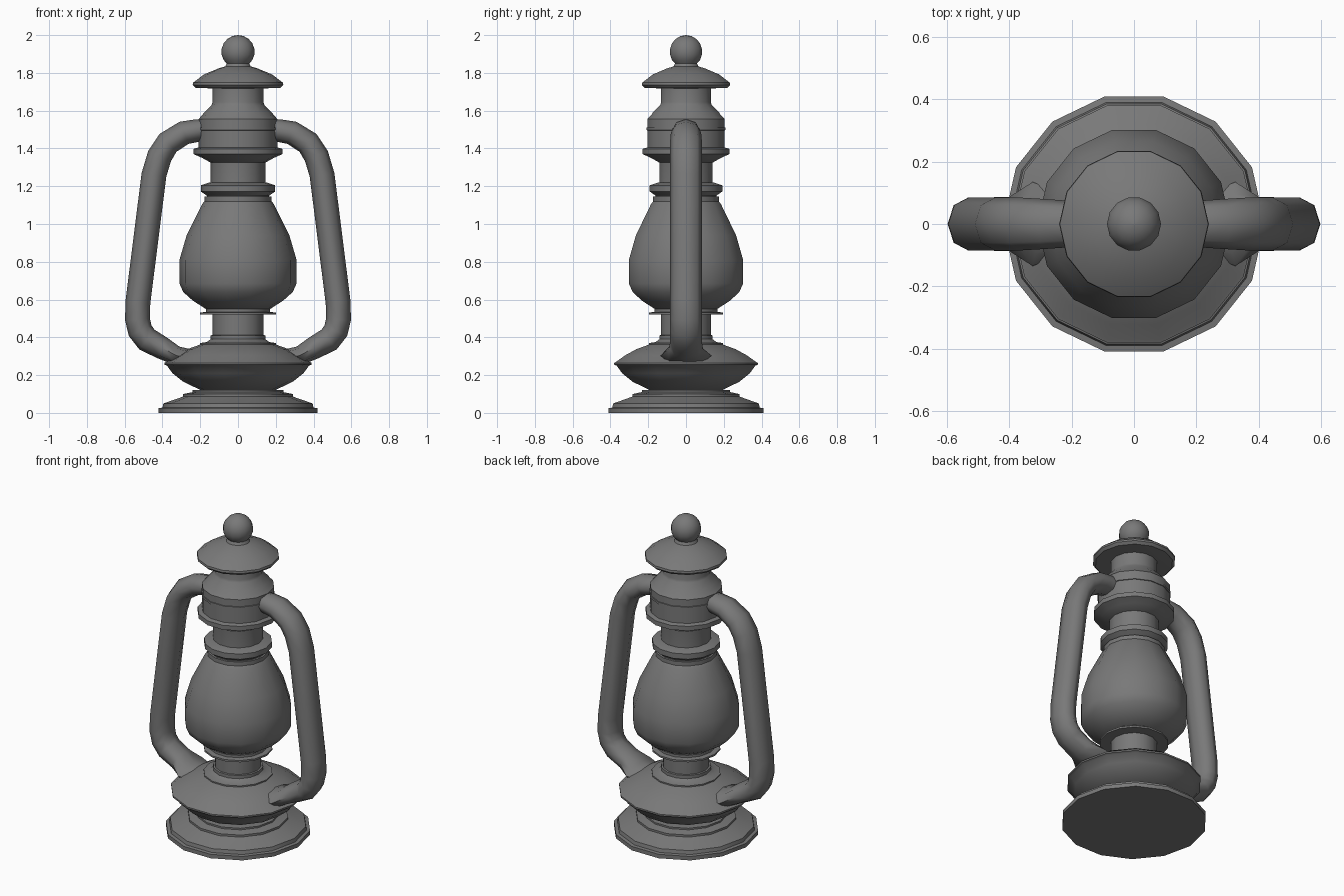
import bpy, bmesh, math
from mathutils import Vector

if "Cube" in bpy.data.objects:
    bpy.data.objects.remove(bpy.data.objects["Cube"])

SIDES = 14

# Dark grey metal
metal = bpy.data.materials.new("dark_metal")
metal.diffuse_color = (0.19, 0.19, 0.19, 1)
metal.use_nodes = True
metal.node_tree.nodes["Principled BSDF"].inputs["Base Color"].default_value = metal.diffuse_color


def finish(name, bm, angle):
    bmesh.ops.recalc_face_normals(bm, faces=bm.faces)
    me = bpy.data.meshes.new(name)
    bm.to_mesh(me)
    bm.free()
    me.materials.append(metal)
    ob = bpy.data.objects.new(name, me)
    bpy.context.collection.objects.link(ob)
    bpy.ops.object.select_all(action='DESELECT')
    ob.select_set(True)
    bpy.context.view_layer.objects.active = ob
    bpy.ops.object.shade_smooth_by_angle(angle=math.radians(angle))
    return ob


def skin(name, loops, angle):
    """Bridge successive vertex rings and close both ends."""
    bm = bmesh.new()
    rings = [[bm.verts.new(p) for p in loop] for loop in loops]
    n = len(rings[0])
    for a, b in zip(rings, rings[1:]):
        for i in range(n):
            j = (i + 1) % n
            bm.faces.new((a[i], a[j], b[j], b[i]))
    bm.faces.new(rings[0])
    bm.faces.new(rings[-1])
    return finish(name, bm, angle)


def lathe(name, profile):
    step = 2 * math.pi / SIDES
    return skin(name, [[(r * math.cos(i * step), r * math.sin(i * step), z)
                        for i in range(SIDES)] for r, z in profile], 35)


def handle(name, side):
    # path x, path z, half thickness, half width; flared at the tank
    path = [(0.17, 1.50, .055, .07), (0.215, 1.495, .06, .075), (0.285, 1.483, .063, .08),
            (0.37, 1.43, .065, .085), (0.415, 1.36, .066, .085), (0.445, 1.26, .066, .085),
            (0.53, 0.585, .066, .085), (0.532, 0.495, .066, .085), (0.518, 0.435, .066, .085),
            (0.482, 0.388, .066, .085), (0.40, 0.343, .06, .087), (0.325, 0.303, .05, .135),
            (0.22, 0.29, .04, .09)]
    loops = []
    for k, (x, z, t, w) in enumerate(path):
        a, b = path[max(k - 1, 0)], path[min(k + 1, len(path) - 1)]
        d = Vector((b[0] - a[0], b[1] - a[1])).normalized()
        loops.append([(side * (x - d.y * t * math.cos(q)), w * math.sin(q),
                       z + d.x * t * math.cos(q))
                      for q in (i * math.pi / 4 for i in range(8))])
    return skin(name, loops, 60)


# Stepped foot
lathe("foot", [(.42, 0), (.42, .025), (.40, .028), (.395, .05), (.30, .083),
               (.29, .087), (.29, .10), (.24, .11), (.24, .12), (.19, .122), (.19, .14)])

# Fuel tank with burner neck
lathe("fuel_tank", [(.20, .122), (.29, .165), (.347, .21), (.376, .25), (.39, .255), (.39, .265),
                    (.38, .27), (.33, .305), (.27, .337), (.20, .362), (.20, .37), (.165, .375),
                    (.145, .39), (.145, .41), (.135, .412), (.135, .53)])

# Flange and glass globe
lathe("globe_flange", [(.13, .52), (.20, .52), (.20, .531), (.17, .535), (.17, .56)])
lathe("globe", [(.17, .55), (.24, .595), (.29, .64), (.31, .685), (.31, .81), (.272, .94),
                (.19, 1.105), (.178, 1.12), (.178, 1.145)])

# Ring and chimney tube above the globe
lathe("globe_ring", [(.165, 1.14), (.165, 1.15), (.197, 1.172), (.197, 1.205), (.15, 1.22)])
lathe("chimney_tube", [(.145, 1.20), (.145, 1.33), (.15, 1.36)])

# Collar, vent shoulder and upper neck
lathe("collar", [(.145, 1.325), (.19, 1.35), (.235, 1.37), (.235, 1.398), (.21, 1.405),
                 (.21, 1.555), (.19, 1.575), (.18, 1.59), (.14, 1.63), (.135, 1.645),
                 (.135, 1.73)])
lathe("collar_band", [(.208, 1.495), (.214, 1.497), (.214, 1.51), (.208, 1.512)])

# Hood
lathe("hood", [(.13, 1.718), (.225, 1.72), (.24, 1.735), (.238, 1.748), (.18, 1.792),
               (.10, 1.825), (.068, 1.834), (.06, 1.85)])

# Ball finial
ball = [(.088 * math.sin(a), 1.912 - .088 * math.cos(a))
        for a in (math.radians(d) for d in (35, 60, 80, 100, 120, 140, 160, 178))]
lathe("finial", ball)

# Side tubes
for label, s in (("left", -1), ("right", 1)):
    handle("side_tube_" + label, s)
